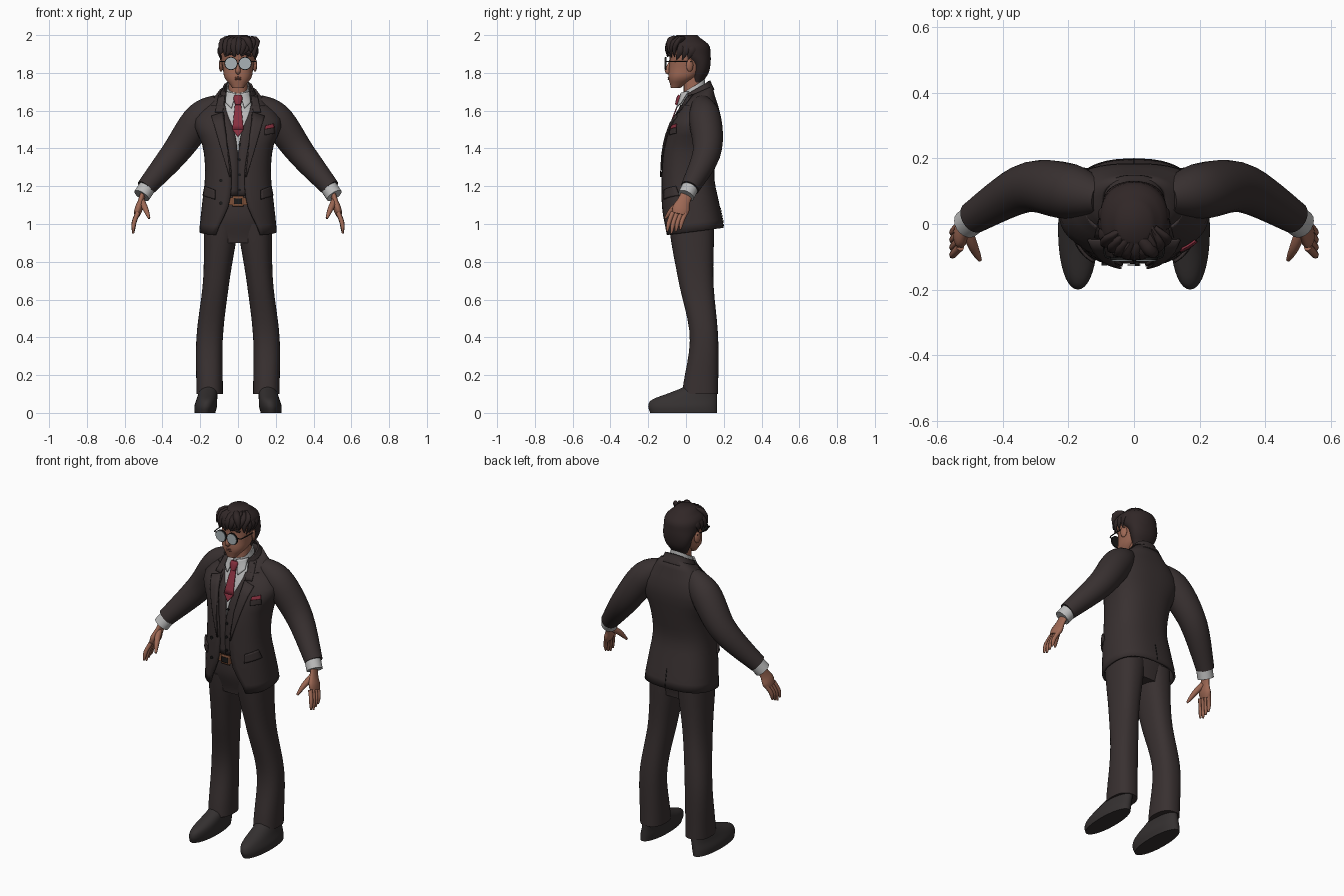
import bpy, bmesh, random
from math import sin, cos, asin, pi, radians, copysign
from mathutils import Vector, Matrix
from mathutils.bvhtree import BVHTree

if "Cube" in bpy.data.objects:
    bpy.data.objects.remove(bpy.data.objects["Cube"])
random.seed(4)


def material(name, *rgb):
    mat = bpy.data.materials.new(name)
    mat.use_nodes = True
    mat.diffuse_color = (*rgb, 1)
    shader = mat.node_tree.nodes["Principled BSDF"]
    shader.inputs["Base Color"].default_value = (*rgb, 1)
    shader.inputs["Roughness"].default_value = .8
    return mat


SUIT = material("charcoal cloth", .04, .03, .03)
SHOE = material("dark leather", .035, .03, .03)
HAIR = material("dark hair", .03, .02, .02)
SKIN = material("skin", .34, .14, .09)
LIP = material("lip", .24, .09, .06)
SHIRT = material("grey white shirt", .5, .5, .5)
RED = material("crimson silk", .25, .03, .05)
LENS = material("pale lens", .4, .45, .47)
BELT = material("brown belt", .2, .08, .04)
BLACK = material("black trim", .01, .01, .01)


def curve(values, t):
    """Smooth curve through evenly spaced values; a single value stays constant."""
    if not isinstance(values, tuple):
        return values
    last = len(values) - 1
    i = min(int(t * last), last - 1)
    f = t * last - i
    a, b, c, d = (values[max(0, min(last, i + k))] for k in range(-1, 3))
    return b + f * (c - a + f * (2 * a - 5 * b + 4 * c - d + f * (3 * (b - c) + d - a))) / 2


def finish(name, bm, mat, mirror=False, thick=0, outward=False, angle=50):
    """Turn a bmesh into a smooth shaded object with its modifiers."""
    mesh = bpy.data.meshes.new(name)
    bm.to_mesh(mesh)
    bm.free()
    mesh.materials.append(mat)
    ob = bpy.data.objects.new(name, mesh)
    bpy.context.collection.objects.link(ob)
    if thick:
        solid = ob.modifiers.new("Thickness", 'SOLIDIFY')
        solid.thickness = thick
        solid.offset = 1 if outward else -1
    if mirror:
        ob.modifiers.new("Mirror", 'MIRROR')
    bpy.ops.object.select_all(action='DESELECT')
    ob.select_set(True)
    bpy.context.view_layer.objects.active = ob
    bpy.ops.object.shade_smooth_by_angle(angle=radians(angle))
    return ob


def bridge(rings, closed):
    """Join rows of points with faces; closed rows also get end caps."""
    bm = bmesh.new()
    rows = [[bm.verts.new(p) for p in ring] for ring in rings]
    count = len(rows[0])
    for low, high in zip(rows, rows[1:]):
        for j in range(count if closed else count - 1):
            k = (j + 1) % count
            bm.faces.new((low[j], low[k], high[k], high[j]))
    if closed:
        bm.faces.new(rows[0][::-1])
        bm.faces.new(rows[-1])
    return bm


def loft(name, mat, bottom, top, width, front, back, centre=0, gap=None, tilt=0,
         power=.85, steps=16, sides=40, **options):
    """Rounded body from stacked sections; a gap leaves it open at the front."""
    rings = []
    for i in range(steps + 1):
        t = i / steps
        w, yf, yb = (curve(v, t) for v in (width, front, back))
        start = 0 if gap is None else asin(min(1, max(0, curve(gap, t)) / w) ** (1 / power))
        ring = []
        for j in range(sides):
            turn = start + 2 * (pi - start) * j / (sides if gap is None else sides - 1)
            s, c = (copysign(abs(v) ** power, v) for v in (sin(turn), -cos(turn)))
            ring.append((curve(centre, t) + w * s, (yf + yb) / 2 + (yb - yf) / 2 * c,
                         bottom + (top - bottom) * t + curve(tilt, t) * c))
        rings.append(ring)
    return finish(name, bridge(rings, gap is None), mat, **options)


def sweep(name, mat, path, radius, flat=1, ref=(1, 0, 0), steps=8, sides=10, **options):
    """Tube along a smooth path; flat squashes it along the ref direction."""
    path = tuple(Vector(p) for p in path)
    points = [curve(path, i / steps) for i in range(steps + 1)]
    rings = []
    for i, p in enumerate(points):
        along = (points[min(i + 1, steps)] - points[max(i - 1, 0)]).normalized()
        v = Vector(ref)
        v = (v - along * v.dot(along)).normalized()
        u = along.cross(v)
        r = curve(radius, i / steps)
        turns = [2 * pi * j / sides for j in range(sides)]
        rings.append([p + r * (cos(a) * v * flat + sin(a) * u) for a in turns])
    bm = bridge(rings, True)
    bmesh.ops.recalc_face_normals(bm, faces=bm.faces)
    return finish(name, bm, mat, **options)


def surface(ob):
    return BVHTree.FromObject(ob, bpy.context.evaluated_depsgraph_get())


def drop(tree, x, z, lift=.003, side=-1):
    """Point just off a surface, reached from the front or the back."""
    hit = tree.ray_cast(Vector((x, side, z)), Vector((0, -side, 0)))[0]
    if hit is None:
        hit = tree.find_nearest(Vector((x, side * .12, z)))[0]
    return Vector((x, hit.y + side * lift, z))


def plate(name, mat, tree, *corners, lift=.003, thick=.006, side=-1, cells=6, **options):
    """Thin patch with four (x, z) corners, laid on a surface."""
    a, b, c, d = (Vector(p) for p in corners)
    rows = []
    for i in range(cells + 1):
        left, right = a.lerp(d, i / cells), b.lerp(c, i / cells)
        rows.append([drop(tree, *left.lerp(right, j / cells), lift, side) for j in range(cells + 1)])
    bm = bridge(rows, False)
    bmesh.ops.remove_doubles(bm, verts=bm.verts, dist=.0001)
    return finish(name, bm, mat, thick=thick, outward=True, **options)


def disc(name, mat, at, radius, sides=24, **options):
    bm = bmesh.new()
    bmesh.ops.create_cone(bm, cap_ends=True, segments=sides, radius1=radius, radius2=radius, depth=.008,
                          matrix=Matrix.Translation(at) @ Matrix.Rotation(pi / 2, 4, 'X'))
    return finish(name, bm, mat, **options)


# Shoes and trousers
loft("shoes", SHOE, 0, .14, width=(.055, .06, .055, .05, .045), front=(-.19, -.2, -.18, -.09, -.01),
     back=.165, centre=(.175, .155), power=.95, mirror=True)
loft("trouser_legs", SUIT, .1, 1, width=(.07, .07, .07, .09), front=(-.02, .02, -.04, -.09),
     back=(.17, .17, .145, .15), centre=(.15, .15, .115, .09), mirror=True)
loft("trouser_hips", SUIT, .9, 1.15, width=(.17, .18, .16), front=(-.07, -.1, -.1), back=(.13, .15, .13))
belt = loft("belt", BELT, 1.1, 1.14, width=.17, front=-.115, back=.14, steps=1)

# Shirt, waistcoat and jacket
shirt = loft("shirt", SHIRT, 1.38, 1.7, width=(.13, .14, .06), front=(-.1, -.065, -.01), back=(.1, .12, .1))
vest = loft("waistcoat", SUIT, 1.15, 1.63, width=(.16, .155, .17, .15), front=(-.12, -.12, -.095, -.035),
            back=.13, gap=(0, 0, .015, .07), thick=.008)
jacket = loft("jacket", SUIT, .96, 1.7, width=(.205, .19, .175, .185, .23, .1),
              front=(-.12, -.13, -.13, -.12, -.08, 0), back=(.2, .175, .15, .17, .185, .14),
              gap=(.12, .05, .035, .055, .075, .06), tilt=(.02, 0, 0, .03), power=.8, thick=.012)
loft("jacket_collar", SUIT, 1.67, 1.72, width=(.1, .08), front=-.01, back=(.15, .13),
     gap=.06, tilt=.04, thick=.01)
loft("shirt_collar", SHIRT, 1.66, 1.73, width=(.066, .058), front=(-.025, -.015), back=(.11, .1),
     gap=.01, tilt=(.02, .035), thick=.006)
sweep("sleeves", SUIT, [(.1, .08, 1.64), (.2, .1, 1.56), (.33, .11, 1.38), (.49, .02, 1.19)],
      (.05, .085, .075, .05), steps=16, sides=20, mirror=True)
sweep("shirt_cuffs", SHIRT, [(.47, .03, 1.21), (.51, 0, 1.15)], .045, steps=1, sides=20, mirror=True)

# Details laid on the cloth
cloth, under, chest, strap = (surface(ob) for ob in (jacket, vest, shirt, belt))
plate("lapels", SUIT, cloth, (.038, 1.25), (.045, 1.25), (.14, 1.57), (.08, 1.59), mirror=True)
plate("upper_lapels", SUIT, cloth, (.08, 1.59), (.12, 1.59), (.1, 1.68), (.066, 1.69), mirror=True)
plate("pocket_flaps", SUIT, cloth, (.12, 1.13), (.18, 1.15), (.17, 1.2), (.12, 1.18), thick=.009, mirror=True)
plate("breast_pocket", SUIT, cloth, (.14, 1.47), (.19, 1.48), (.19, 1.51), (.14, 1.5))
plate("pocket_square", RED, cloth, (.14, 1.5), (.19, 1.51), (.185, 1.53), (.145, 1.52))
plate("back_vent", BLACK, cloth, (.002, .99), (-.002, .99), (-.002, 1.09), (.002, 1.09),
      lift=.001, thick=.002, side=1)
for i in range(4):
    disc("waistcoat_button", BLACK, drop(under, .01, 1.18 + .08 * i), .007, sides=12)
for z in (1.11, 1.23):
    disc("jacket_button", BLACK, drop(cloth, -.09, z), .009, sides=12)
for name, mat, half, tall, lift in (("belt_buckle", BELT, .03, .027, .003), ("buckle_centre", BLACK, .02, .015, .009)):
    low, high = 1.12 - tall, 1.12 + tall
    plate(name, mat, strap, (-half, low), (half, low), (half, high), (-half, high), lift=lift, thick=.003)

# Shirt points and tie
plate("collar_points", SHIRT, chest, (.034, 1.61), (.064, 1.64), (.058, 1.7), (.01, 1.69), lift=.012, mirror=True)
plate("tie_blade", RED, chest, (-.03, 1.5), (.03, 1.5), (.014, 1.65), (-.014, 1.65), lift=.009)
plate("tie_tip", RED, chest, (0, 1.46), (0, 1.46), (.03, 1.5), (-.03, 1.5), lift=.009)
sweep("tie_knot", RED, [(0, -.05, 1.63), (0, -.03, 1.68)], (.014, .02, .025, .02), flat=.6, ref=(0, 1, 0))

# Hands
sweep("palms", SKIN, [(.5, .01, 1.17), (.52, -.02, 1.1), (.535, -.035, 1.05)], (.033, .034, .047, .038),
      flat=.45, sides=14, mirror=True)
for i, finger in enumerate(("index", "middle", "ring", "little")):
    y, length = .023 * i - .07, .11 - .01 * abs(i - 1)
    sweep(finger + "_fingers", SKIN, [(.53, y, 1.06), (.55, y - .02, 1.06 - length / 2), (.555, y - .03, 1.06 - length)],
          (.013, .012, .011, .005), sides=8, mirror=True)
sweep("thumbs", SKIN, [(.51, -.02, 1.12), (.49, -.07, 1.08), (.47, -.11, 1.03)], (.018, .017, .013, .006), mirror=True)

# Head and face
loft("neck", SKIN, 1.6, 1.82, width=.05, front=-.012, back=.092, steps=1)
loft("head", SKIN, 1.72, 1.98, width=(.03, .07, .08, .088, .085, .04), front=(-.08, -.092, -.09, -.086, -.09, -.04),
     back=(-.03, .05, .1, .12, .12, .06))
sweep("nose", SKIN, [(0, -.08, 1.87), (0, -.09, 1.84), (0, -.1, 1.81), (0, -.085, 1.8)], (.008, .009, .014, .01))
for name, z in (("upper_lip", 1.775), ("lower_lip", 1.767)):
    sweep(name, LIP, [(-.026, -.084, z), (0, -.092, z), (.026, -.084, z)], (.002, .005, .002), ref=(0, 0, 1))
bm = bmesh.new()
bmesh.ops.create_uvsphere(bm, u_segments=12, v_segments=8, radius=1, matrix=Matrix.Translation((.09, .02, 1.84))
                          @ Matrix.Rotation(pi / 9, 4, 'Z') @ Matrix.Diagonal((.01, .02, .034, 1)))
finish("ears", bm, SKIN, mirror=True)

# Glasses and eyebrows
disc("glasses_rims", BLACK, (.037, -.106, 1.85), .035, mirror=True)
disc("glasses_lenses", LENS, (.037, -.109, 1.85), .031, mirror=True)
sweep("glasses_arms", BLACK, [(.07, -.1, 1.86), (.09, -.09, 1.86), (.095, .03, 1.86)], .003, ref=(0, 0, 1), mirror=True)
sweep("glasses_bridge", BLACK, [(-.01, -.11, 1.85), (.01, -.11, 1.85)], .003, steps=1)
sweep("eyebrows", HAIR, [(.014, -.092, 1.89), (.04, -.092, 1.9), (.07, -.08, 1.89)], .005, ref=(0, 0, 1), mirror=True)

# Hair cap with swept locks
loft("hair_cap", HAIR, 1.75, 2, width=(.05, .075, .09, .1, .1, .05), front=(.03, .03, .02, -.05, -.1, -.05),
     back=(.09, .12, .13, .13, .12, .06), power=.95)
for i in range(9):
    x = .021 * (i - 4)
    inset = .04 * (x / .085) ** 2
    tip = x + random.uniform(-.02, .006)
    sweep("fringe_lock", HAIR, [(x / 2 + .02, -.01, 1.98), (x + .01, inset - .08, 1.97), (x, inset - .1, 1.93),
                                (tip, inset - .1, 1.9 - random.uniform(0, .02))],
          (.014, .022, .02, .004), flat=.6, ref=(0, 1, 0))
for i in range(3):
    y = .03 * i - .04
    sweep("side_locks", HAIR, [(.07, y + .03, 1.96), (.1, y + .01, 1.92), (.09, y - .01, 1.87)],
          (.016, .02, .003), flat=.5, mirror=True)
sweep("front_curl", HAIR, [(0, -.02, 1.98), (.05, -.08, 1.97), (.07, -.09, 1.91)], (.012, .022, .004))
